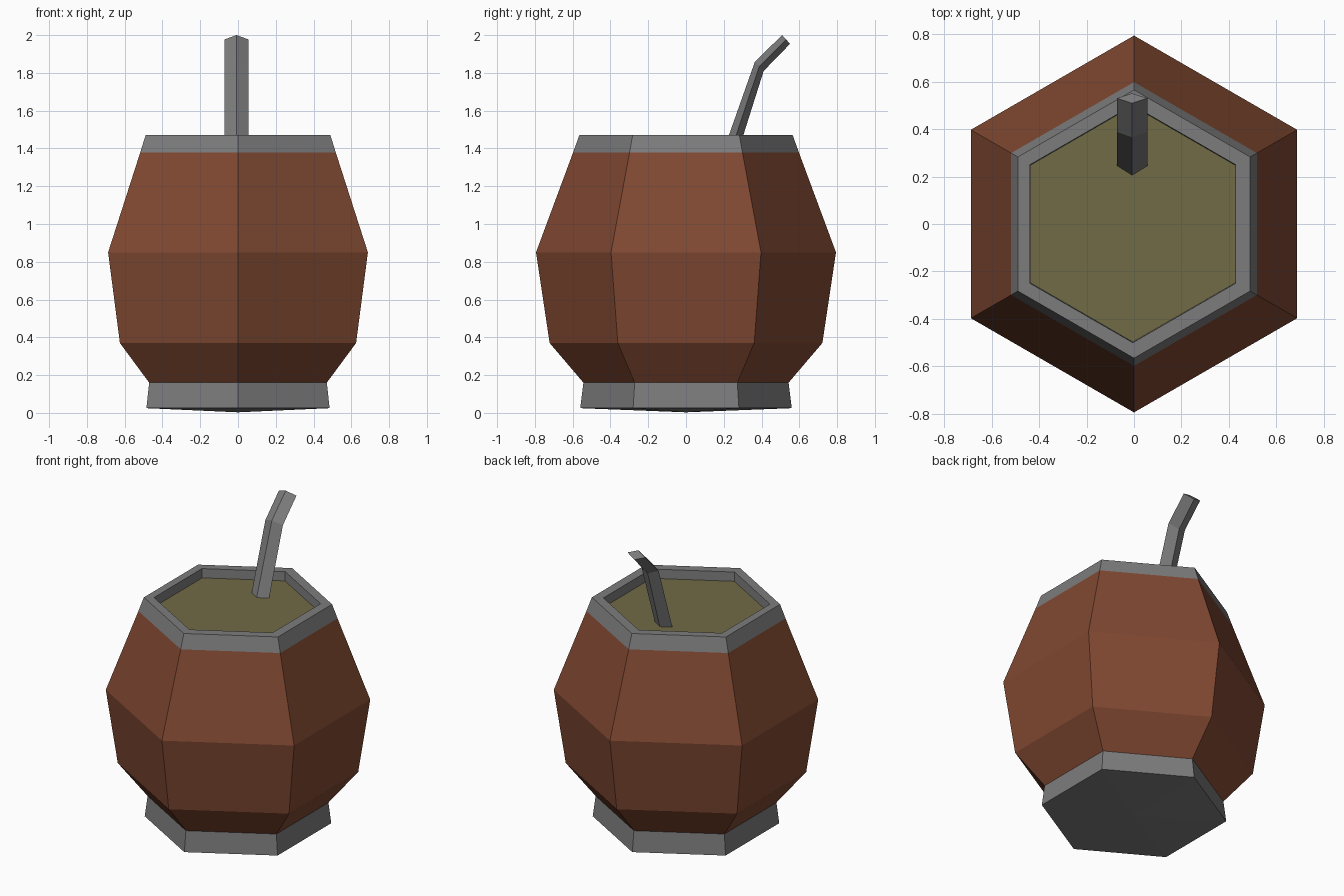
import bpy, bmesh, math
from mathutils import Vector

if "Cube" in bpy.data.objects:
    bpy.data.objects.remove(bpy.data.objects["Cube"])

def material(name, rgb):
    m = bpy.data.materials.new(name)
    m.diffuse_color = (*rgb, 1)
    m.use_nodes = True
    m.node_tree.nodes["Principled BSDF"].inputs["Base Color"].default_value = m.diffuse_color
    return m

METAL = material("grey metal", (0.205, 0.203, 0.203))
GOURD = material("brown gourd", (0.22, 0.066, 0.032))
TEA = material("olive tea", (0.165, 0.145, 0.062))

def loft(name, rings, mats, bottom_tip=None):
    """Skin a list of vertex rings; one material per band, caps take the end ones."""
    bm = bmesh.new()
    loops = [[bm.verts.new(p) for p in ring] for ring in rings]
    used = []
    for m in mats:
        if m not in used:
            used.append(m)
    n = len(loops[0])
    for a, b, m in zip(loops, loops[1:], mats[1:]):
        for i in range(n):
            j = (i + 1) % n
            bm.faces.new((a[i], a[j], b[j], b[i])).material_index = used.index(m)
    bm.faces.new(loops[-1]).material_index = used.index(mats[-1])
    if bottom_tip:
        tip = bm.verts.new(bottom_tip)
        for i in range(n):
            bm.faces.new((tip, loops[0][(i + 1) % n], loops[0][i]))
    else:
        bm.faces.new(loops[0][::-1])
    bmesh.ops.recalc_face_normals(bm, faces=bm.faces)
    me = bpy.data.meshes.new(name)
    bm.to_mesh(me)
    bm.free()
    for m in used:
        me.materials.append(m)
    ob = bpy.data.objects.new(name, me)
    bpy.context.collection.objects.link(ob)
    return ob

def hexagon(r, z, cx=0.0):
    return [(cx + r * math.sin(k * math.pi / 3), r * math.cos(k * math.pi / 3), z)
            for k in range(6)]

# Cup: foot, faceted gourd, metal rim and recessed tea surface
profile = [(0.56, 0.025), (0.543, 0.16), (0.722, 0.37), (0.794, 0.85),
           (0.598, 1.378), (0.565, 1.47), (0.50, 1.47), (0.497, 1.41)]
bands = [METAL, METAL, GOURD, GOURD, GOURD, METAL, METAL, METAL, TEA]
cup = loft("cup", [hexagon(r, z, -0.005 if r < 0.51 else 0) for r, z in profile],
           bands[:8] , bottom_tip=(0, 0, 0.003))
cup.data.materials.append(TEA)
for f in cup.data.polygons:
    if len(f.vertices) == 6:
        f.material_index = 2

# Straw: diamond section swept along a bent path
def diamond(y, z, dy, dz):
    c, d, x = Vector((-0.008, y, z)), Vector((0, dy, dz)), Vector((0.064, 0, 0))
    return [c - d, c + x, c + d, c - x]

straw = loft("straw", [diamond(0.232, 1.37, 0.036, -0.012),
                       diamond(0.388, 1.835, 0.023, -0.025),
                       diamond(0.53, 1.977, 0.021, -0.023)], [METAL] * 3)
